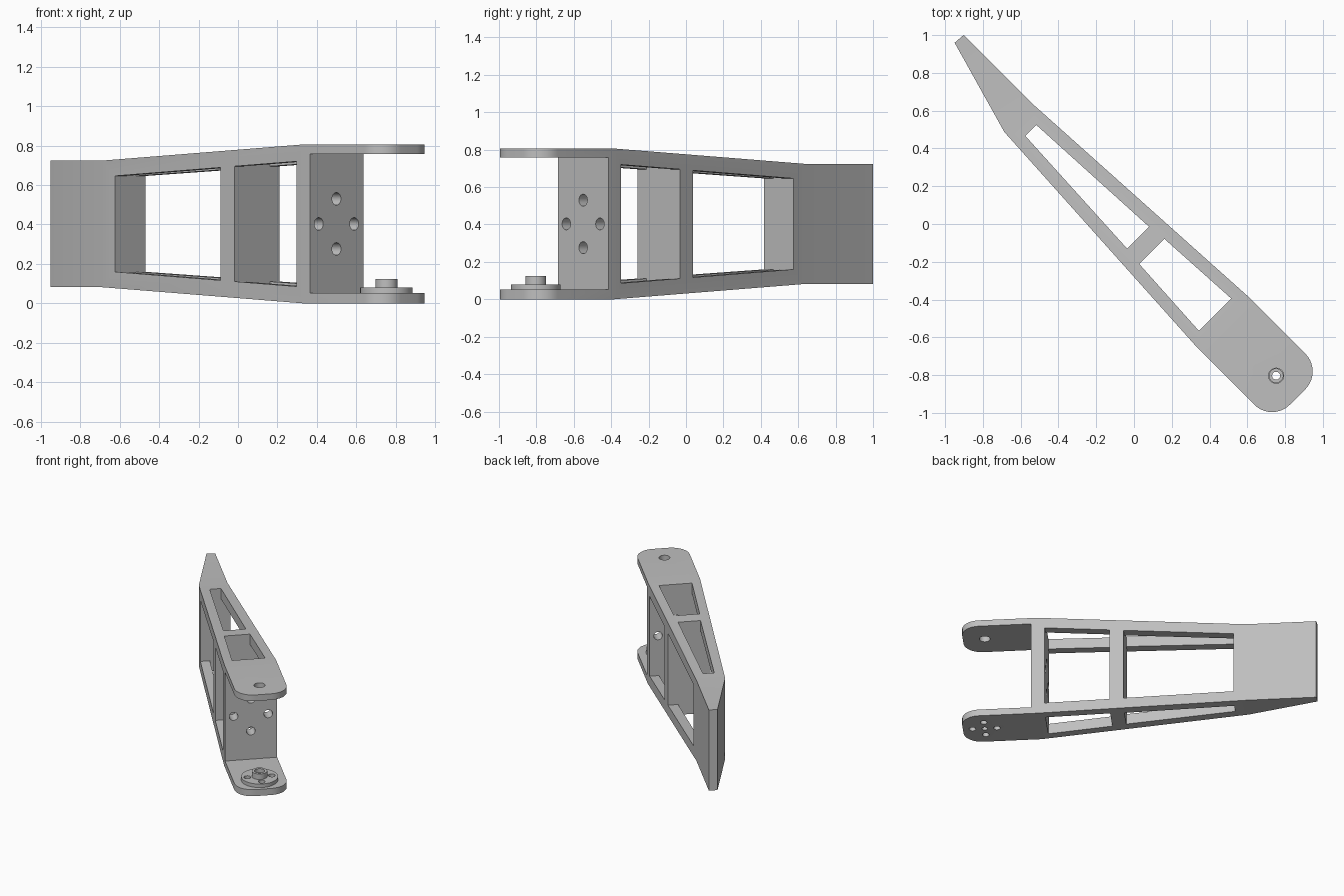
import bpy, bmesh, math
from mathutils import Matrix

cube = bpy.data.objects.get("Cube")
if cube:
    bpy.data.objects.remove(cube, do_unlink=True)

grey = bpy.data.materials.new("plain grey")
grey.use_nodes = True
colour = (0.52, 0.52, 0.52, 1)
grey.diffuse_color = colour
grey.node_tree.nodes["Principled BSDF"].inputs["Base Color"].default_value = colour

MID = -0.036          # centre line of the arm
PIVOT = 1.10          # pivot distance along the arm


def make(name, bm):
    bmesh.ops.recalc_face_normals(bm, faces=bm.faces)
    mesh = bpy.data.meshes.new(name)
    bm.to_mesh(mesh)
    bm.free()
    mesh.materials.append(grey)
    ob = bpy.data.objects.new(name, mesh)
    bpy.context.collection.objects.link(ob)
    return ob


def prism(name, points, low, high, side=False):
    """Extrude a plan outline upwards, or a side outline across the arm."""
    place = (lambda a, b, c: (a, c, b)) if side else (lambda a, b, c: (a, b, c))
    bm = bmesh.new()
    face = bm.faces.new([bm.verts.new(place(a, b, low)) for a, b in points])
    ext = bmesh.ops.extrude_face_region(bm, geom=[face])["geom"]
    bmesh.ops.translate(bm, vec=place(0, 0, high - low),
                        verts=[v for v in ext if isinstance(v, bmesh.types.BMVert)])
    return make(name, bm)


def circle(x, y, r, n=32, start=0, sweep=360):
    count = n if sweep == 360 else n + 1
    return [(x + r * math.cos(math.radians(start + sweep * i / n)),
             y + r * math.sin(math.radians(start + sweep * i / n))) for i in range(count)]


def boolean(target, cutter, operation="DIFFERENCE"):
    mod = target.modifiers.new("cut", "BOOLEAN")
    mod.operation, mod.solver, mod.object = operation, "EXACT", cutter
    bpy.context.view_layer.objects.active = target
    bpy.ops.object.modifier_apply(modifier=mod.name)


def cut(cutter, *targets):
    for target in targets:
        boolean(target, cutter)
    bpy.data.objects.remove(cutter, do_unlink=True)


# Arm body: plan outline with rounded fork end, trimmed by the tapering side outline
r = 0.133
plan = [(-1.35, 0.007), (-0.83, -0.141), (0.70, -0.226)]
plan += circle(1.127, -0.226 + r, r, 10, -90, 90)
plan += circle(1.127, 0.156 - r, r, 10, 0, 90)
plan += [(0.70, 0.156), (-0.83, 0.07), (-1.345, 0.07)]
arm = prism("arm", plan, -0.5, 1.5)
taper = prism("taper", [(-2, 0.082), (-0.83, 0.082), (0.70, 0), (2, 0),
                        (2, 0.806), (0.70, 0.806), (-0.83, 0.724), (-2, 0.724)], -1, 1, True)
boolean(arm, taper, "INTERSECT")
bpy.data.objects.remove(taper, do_unlink=True)

# Fork slot between the two end plates
cut(prism("slot", [(0.742, 0.052), (2, 0.052), (2, 0.757), (0.742, 0.757)], -1, 1, True), arm)

# Windows: start, end, half width at each end, floor height at each end
for a, b, wa, wb, za, zb in [(-0.737, 0.067, 0.041, 0.082, 0.16, 0.117),
                             (0.17, 0.643, 0.094, 0.121, 0.111, 0.086)]:
    cut(prism("side_window", [(a, za), (b, zb), (b, 0.806 - zb), (a, 0.806 - za)],
              -1, 1, True), arm)
    cut(prism("top_window", [(a, MID - wa), (b, MID - wb), (b, MID + wb), (a, MID + wa)],
              -1, 2), arm)

# Pivot hub: wide flange with a narrow boss
hub = prism("pivot_hub", circle(PIVOT, MID, r, 48), 0.052, 0.08)
boss = prism("boss", circle(PIVOT, MID, 0.056), 0.06, 0.124)
boolean(hub, boss, "UNION")
bpy.data.objects.remove(boss, do_unlink=True)

# Pivot holes
cut(prism("upper_hole", circle(PIVOT, MID, 0.04), 0.6, 1), arm)
cut(prism("centre_hole", circle(PIVOT, MID, 0.021), -1, 0.3), arm, hub)
cut(prism("counterbore", circle(PIVOT, MID, 0.036), 0.095, 0.3), hub)

# Rings of four screw holes through the flange and through the cross wall
for dx, dy in [(1, 0), (0, 1), (-1, 0), (0, -1)]:
    cut(prism("flange_hole", circle(PIVOT + 0.09 * dx, MID + 0.09 * dy, 0.025, 20),
              -1, 0.3), arm, hub)
    bm = bmesh.new()
    bmesh.ops.create_cone(bm, cap_ends=True, segments=24, radius1=0.032, radius2=0.032,
                          depth=0.2, matrix=Matrix.Translation(
                              (0.69, MID + 0.127 * dx, 0.403 + 0.127 * dy))
                          @ Matrix.Rotation(math.pi / 2, 4, "Y"))
    cut(make("wall_hole", bm), arm)

# Turn the arm to its diagonal stance and smooth the round surfaces
bpy.ops.object.select_all(action="DESELECT")
for ob in (arm, hub):
    ob.data.transform(Matrix.Rotation(-math.pi / 4, 4, "Z"))
    ob.select_set(True)
bpy.context.view_layer.objects.active = arm
bpy.ops.object.shade_smooth_by_angle(angle=math.radians(25))
for ob in (arm, hub):
    ob.data.update()
